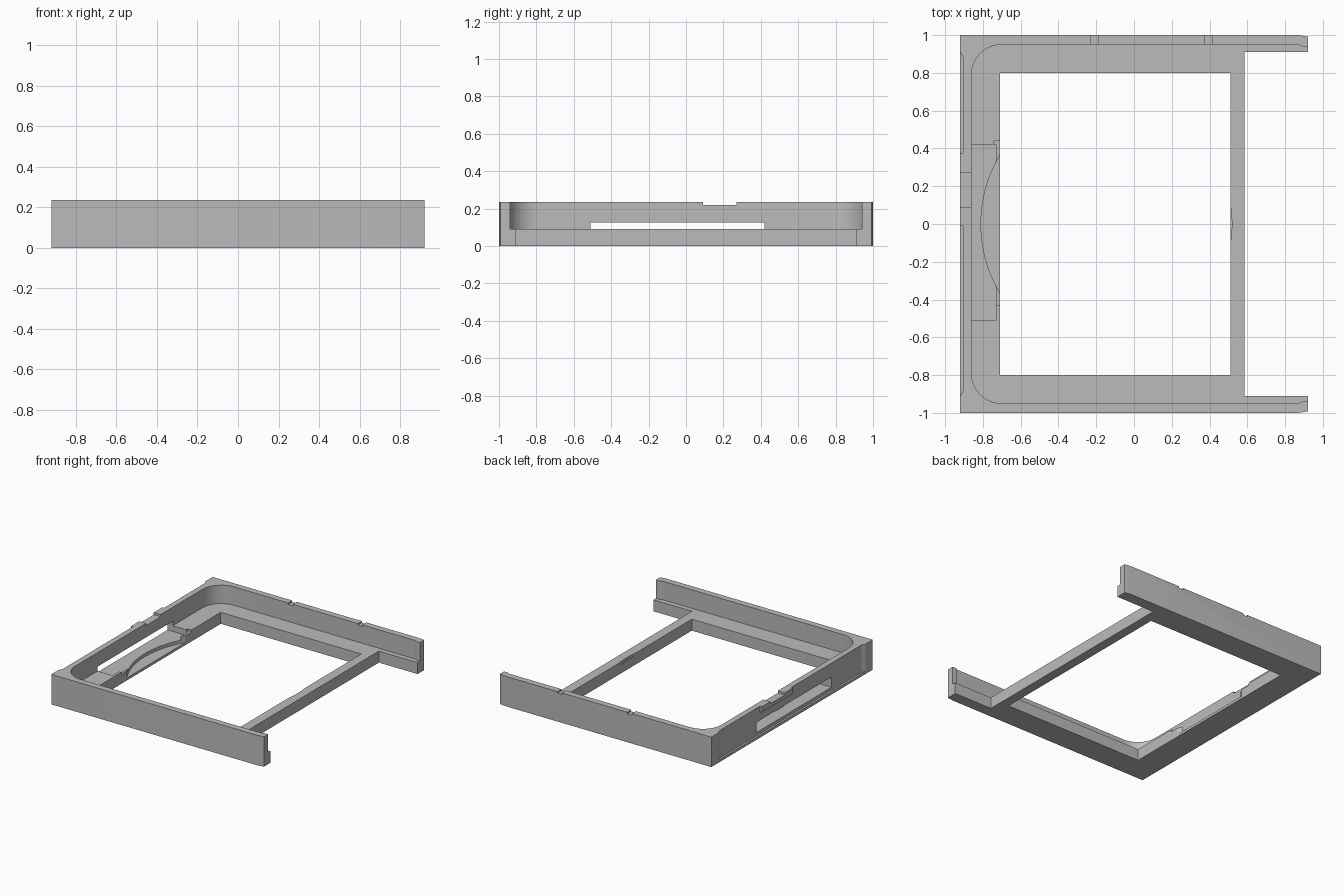
import bpy, bmesh, math

cube = bpy.data.objects.get("Cube")
if cube:
    bpy.data.objects.remove(cube, do_unlink=True)

grey = bpy.data.materials.new("plain grey")
grey.use_nodes = True
colour = (0.5, 0.5, 0.5, 1)
grey.diffuse_color = colour
grey.node_tree.nodes["Principled BSDF"].inputs["Base Color"].default_value = colour


def prism(name, outline, low, high):
    """Extrude a plan outline from height low to height high."""
    bm = bmesh.new()
    face = bm.faces.new([bm.verts.new((x, y, low)) for x, y in outline])
    top = bmesh.ops.extrude_face_region(bm, geom=[face])["geom"]
    verts = [v for v in top if isinstance(v, bmesh.types.BMVert)]
    bmesh.ops.translate(bm, verts=verts, vec=(0, 0, high - low))
    bmesh.ops.recalc_face_normals(bm, faces=bm.faces)
    mesh = bpy.data.meshes.new(name)
    bm.to_mesh(mesh)
    bm.free()
    mesh.materials.append(grey)
    obj = bpy.data.objects.new(name, mesh)
    bpy.context.collection.objects.link(obj)
    return obj


def rect(x0, x1, y0, y1):
    return [(x0, y0), (x1, y0), (x1, y1), (x0, y1)]


def mirrored(half):
    """Close an outline listed on the +y side by mirroring it to -y."""
    return half + [(x, -y) for x, y in reversed(half)]


def arc(cx, cy, radius, start, end, steps):
    angles = [math.radians(start + (end - start) * i / steps) for i in range(steps + 1)]
    return [(cx + radius * math.cos(a), cy + radius * math.sin(a)) for a in angles]


def cut(outline, low, high=0.5):
    cutter = prism("cutter", outline, low, high)
    cutter.hide_render = True
    mod = tray.modifiers.new("cut", "BOOLEAN")
    mod.operation = "DIFFERENCE"
    mod.solver = "EXACT"
    mod.object = cutter
    bpy.context.view_layer.objects.active = tray
    bpy.ops.object.modifier_apply(modifier=mod.name)
    bpy.data.objects.remove(cutter, do_unlink=True)


# Solid body with two projecting rails
tray = prism("tray_frame", mirrored(
    [(-0.92, 1), (0.87, 1), (0.92, 0.992), (0.92, 0.91), (0.585, 0.91)]), 0, 0.235)

# Upper cavity with rounded corners, narrowing at the rail ends
cavity = arc(-0.70, 0.79, 0.16, 180, 90, 16) + [(0.87, 0.95), (0.89, 0.94), (1, 0.94)]
cut(mirrored(cavity), 0.09)

# Central window
cut(rect(-0.71, 0.51, -0.8, 0.8), -0.1)

# Pocket, side lips and curved finger relief beside the slotted wall
cut(rect(-0.86, -0.73, -0.51, 0.42), 0.045, 0.12)
cut(rect(-0.74, -0.6, -0.43, 0.44), 0.075, 0.12)
cut(arc(-0.10, 0, 0.71, 149, 211, 28), 0.02, 0.12)

# Slot through the side wall
cut(rect(-1.1, -0.85, -0.51, 0.42), 0.045, 0.125)

# Shallow outer recess, leaving a raised tab near the top
cut(mirrored([(-0.95, 0.97), (-0.905, 0.88)]), 0.02, 0.19)
cut([(-0.95, 0.97), (-0.905, 0.88), (-0.905, 0.375), (-0.95, 0.375)], 0.15)
cut([(-0.95, -0.97), (-0.905, -0.88), (-0.905, -0.01), (-0.95, -0.01)], 0.15)

# Dip in the side wall top
cut(rect(-1, -0.8, 0.09, 0.27), 0.218)

# Small notches in the back wall top
for x in (-0.21, 0.395):
    cut(rect(x - 0.02, x + 0.02, 0.9, 1.1), 0.223)

# Slight relief on the inner edge of the crossbar
cut(arc(-0.112, 0, 0.63, -10, 10, 10), 0.07, 0.12)

# Smooth the curved walls, keep machined edges sharp
bpy.ops.object.select_all(action="DESELECT")
tray.select_set(True)
bpy.context.view_layer.objects.active = tray
bpy.ops.object.shade_smooth_by_angle(angle=math.radians(20))
